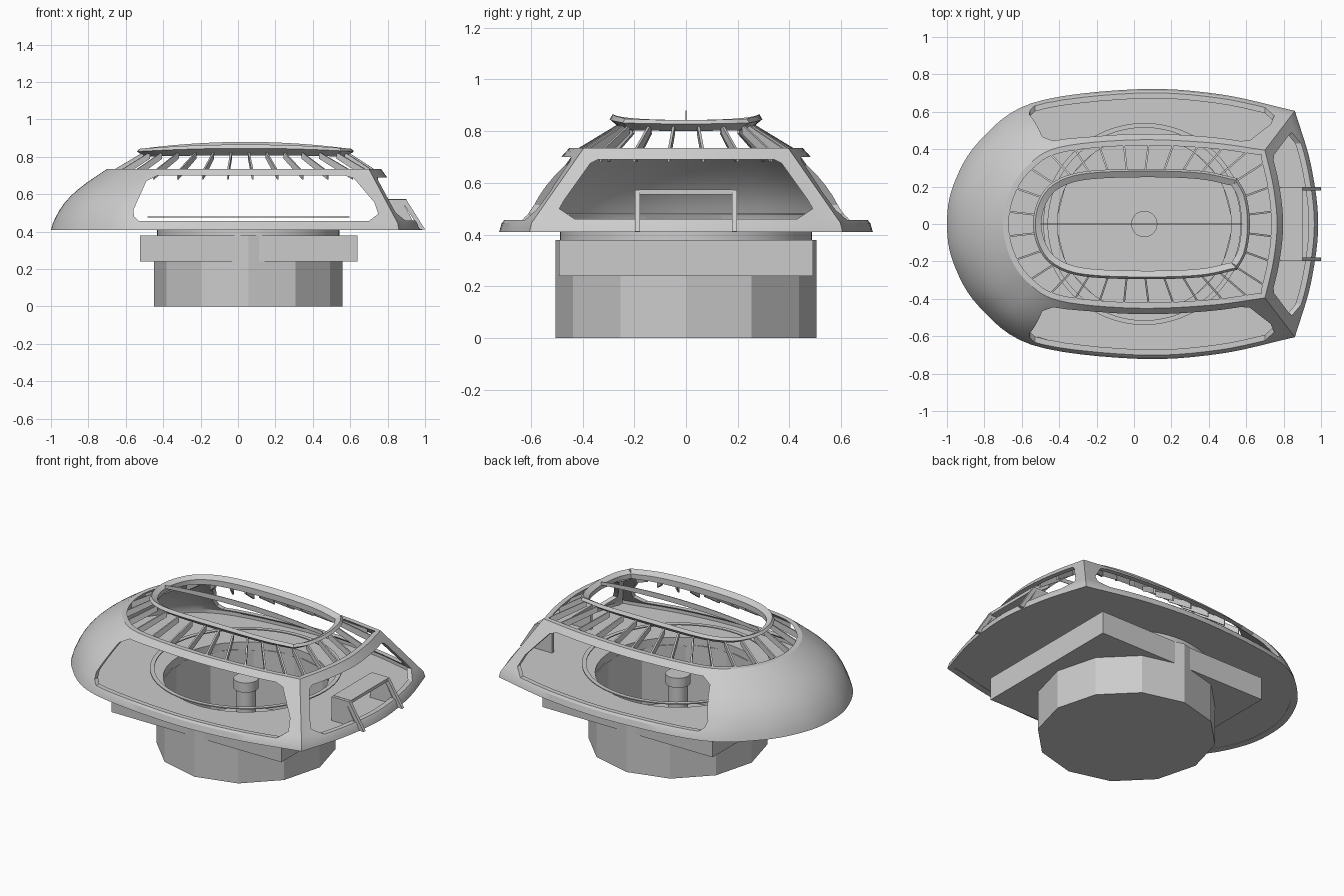
import bpy, bmesh, math
from mathutils import Vector

if "Cube" in bpy.data.objects:
    bpy.data.objects.remove(bpy.data.objects["Cube"])

CX = 0.055  # axis of the round base


def add_mesh(name, verts, faces, smooth=None):
    me = bpy.data.meshes.new(name)
    me.from_pydata([tuple(v) for v in verts], [], faces)
    bm = bmesh.new()
    bm.from_mesh(me)
    bmesh.ops.recalc_face_normals(bm, faces=bm.faces)
    bm.to_mesh(me)
    bm.free()
    ob = bpy.data.objects.new(name, me)
    bpy.context.collection.objects.link(ob)
    if smooth:
        shade(ob, smooth)
    return ob


def shade(ob, angle):
    bpy.ops.object.select_all(action='DESELECT')
    ob.select_set(True)
    bpy.context.view_layer.objects.active = ob
    bpy.ops.object.shade_smooth_by_angle(angle=math.radians(angle))


def loft(name, loops, caps=False, ring=False, smooth=None):
    """Skin equal-length closed loops; cap the ends or join last to first."""
    n = len(loops[0])
    verts = [p for l in loops for p in l]
    faces = []
    for k in range(len(loops) if ring else len(loops) - 1):
        a, b = k * n, (k + 1) % len(loops) * n
        faces += [(a + i, a + (i + 1) % n, b + (i + 1) % n, b + i) for i in range(n)]
    if caps:
        faces += [tuple(range(n)), tuple(range((len(loops) - 1) * n, len(loops) * n))]
    return add_mesh(name, verts, faces, smooth)


def revolve(name, profile, n, caps=False, ring=False, smooth=None):
    loops = [[(CX + r * math.cos(2 * math.pi * i / n), r * math.sin(2 * math.pi * i / n), z)
              for i in range(n)] for r, z in profile]
    return loft(name, loops, caps, ring, smooth)


def prism(name, poly, axis, lo, hi):
    """Extrude a 2D polygon (u, z) along x or y."""
    put = (lambda u, z, d: (d, u, z)) if axis == 'x' else (lambda u, z, d: (u, d, z))
    return loft(name, [[put(u, z, d) for u, z in poly] for d in (lo, hi)], caps=True)


def cut(ob, cutter):
    m = ob.modifiers.new("cut", 'BOOLEAN')
    m.operation, m.solver, m.object = 'DIFFERENCE', 'EXACT', cutter
    bpy.context.view_layer.objects.active = ob
    bpy.ops.object.modifier_apply(modifier=m.name)
    bpy.data.objects.remove(cutter)


def spline(p, n):
    """Catmull-Rom through p[1:-1], n samples per span."""
    out = []
    for k in range(1, len(p) - 2):
        a, b, c, d = p[k - 1:k + 3]
        for i in range(n):
            t = i / n
            out.append(0.5 * (2 * b + (c - a) * t + (2 * a - 5 * b + 4 * c - d) * t * t
                              + (3 * b - a - 3 * c + d) * t ** 3))
    return out + [p[-2]]


def outline(side, front, n=6):
    """Symmetric plan outline: rear centre to corner, corner to front centre, mirrored."""
    s, f = [Vector(p) for p in side], [Vector(p) for p in front]
    flip = lambda v: Vector((v.x, -v.y))
    half = spline([flip(s[1])] + s + [2 * s[-1] - s[-2]], n)
    half += spline([2 * f[0] - f[1]] + f + [flip(f[-2])], n)[1:]
    return half + [flip(v) for v in reversed(half[1:-1])]


def normals(loop):
    out = []
    for i in range(len(loop)):
        t = (loop[(i + 1) % len(loop)] - loop[i - 1]).normalized()
        out.append(Vector((-t.y, t.x)))
    return out


def inset(loop, d):
    return [p - m * d for p, m in zip(loop, normals(loop))]


def resample(loop, n):
    pts = loop + [loop[0]]
    acc = [0]
    for a, b in zip(pts, pts[1:]):
        acc.append(acc[-1] + (b - a).length)
    out, k = [], 0
    for i in range(n):
        s = acc[-1] * (i + 0.5) / n
        while acc[k + 1] < s:
            k += 1
        out.append(pts[k].lerp(pts[k + 1], (s - acc[k]) / (acc[k + 1] - acc[k])))
    return out


# Plan outlines: shell foot, shell top rim, roof ring
foot = outline([(-1, 0), (-0.965, 0.21), (-0.83, 0.44), (-0.55, 0.645), (0, 0.72), (0.45, 0.695), (0.86, 0.605)],
               [(0.86, 0.605), (0.945, 0.32), (0.985, 0)])
rim = outline([(-0.70, 0), (-0.665, 0.17), (-0.57, 0.31), (-0.40, 0.41), (0, 0.45), (0.4, 0.435), (0.70, 0.395)],
              [(0.70, 0.395), (0.745, 0.2), (0.765, 0)])
crown = outline([(-0.54, 0), (-0.51, 0.13), (-0.43, 0.225), (-0.27, 0.28), (0.04, 0.295), (0.35, 0.285), (0.55, 0.245)],
                [(0.55, 0.245), (0.60, 0.15), (0.62, 0)])


# Shell: domed at the rear, straight walls at sides and front
def wall(t, off):
    res = []
    for a, b, m in zip(inset(foot, 0.01), rim, normals(foot)):
        w = min(1, max(0, (-a.x - 0.25) / 0.55))
        p = a.lerp(b, t) + m * (0.05 * math.sin(math.pi * t) * w * w * (3 - 2 * w) - off)
        res.append((p.x, p.y, 0.445 + 0.29 * t))
    return res


flat = lambda loop, z: [(p.x, p.y, z) for p in loop]
steps = [i / 8 for i in range(9)]
shell = loft("shell", [flat(foot, 0.41)] + [wall(t, 0) for t in steps]
             + [wall(t, 0.03) for t in reversed(steps)] + [flat(inset(foot, 0.04), 0.41)], ring=True)
side_window = [(-0.53, 0.457), (0.70, 0.457), (0.75, 0.495), (0.73, 0.555), (0.62, 0.685), (0.57, 0.70),
               (-0.43, 0.70), (-0.49, 0.67), (-0.56, 0.515), (-0.555, 0.48)]
cut(shell, prism("side_window_cutter", side_window, 'y', -1, 1))
fw = [(0.43, 0.46), (0.49, 0.50), (0.47, 0.535), (0.37, 0.675), (0.34, 0.69)]
cut(shell, prism("front_window_cutter", fw + [(-y, z) for y, z in reversed(fw)], 'x', 0.55, 1.3))
shade(shell, 25)

# Floor with round opening
floor = loft("floor", [flat(inset(foot, 0.02), z) for z in (0.412, 0.425)], caps=True)
cut(floor, revolve("pit_cutter", [(0.485, 0.3), (0.485, 0.6)], 64, caps=True))

# Base: hollow twelve-sided drum, square block, round collar
revolve("base_drum", [(0.505, 0), (0.505, 0.38), (0.475, 0.38), (0.475, 0.02)], 12, caps=True)
block = prism("base_block", [(-0.525, 0.24), (0.64, 0.24), (0.64, 0.38), (-0.525, 0.38)], 'y', -0.49, 0.49)
cut(block, revolve("block_cutter", [(0.49, 0.1), (0.49, 0.5)], 12, caps=True))
revolve("collar", [(0.488, 0.37), (0.488, 0.425), (0.465, 0.425), (0.465, 0.37)], 64, ring=True, smooth=30)

# Central column and the thin rail ring above the pit
revolve("column", [(0.056, 0.01), (0.056, 0.36), (0.07, 0.36), (0.07, 0.42)], 32, caps=True, smooth=30)
revolve("rail_ring", [(0.54, 0.476), (0.54, 0.482), (0.515, 0.482), (0.515, 0.476)], 64, ring=True, smooth=30)


# Roof ring, arched along its length
def arch(x):
    return 1 - ((x - 0.04) / 0.58) ** 2


def crown_loop(d, z, lift):
    return [(p.x, p.y, z + lift * arch(p.x)) for p in inset(crown, d)]


loft("roof_ring", [crown_loop(0.045, 0.80, 0.008), crown_loop(0, 0.828, 0.018), crown_loop(0.012, 0.842, 0.024),
                   crown_loop(0.045, 0.825, 0.02)], ring=True, smooth=30)

# Thin arched spine across the roof opening
xs = [-0.50 + 1.08 * i / 24 for i in range(25)]
spine = [(x, 0.84 + 0.04 * arch(x)) for x in xs] + [(x, 0.822 + 0.025 * arch(x)) for x in reversed(xs)]
prism("roof_spine", spine, 'y', -0.002, 0.002)

# Louvre slats between the shell rim and the roof ring
N = 30
verts, faces = [], []
for a, b in zip(resample(inset(rim, 0.015), N), resample(inset(crown, 0.03), N)):
    d = (b - a).normalized()
    s = Vector((-d.y, d.x)) * 0.005
    k = len(verts)
    for o in (s, -s):
        verts += [(*(a + o), 0.68), (*(a + o), 0.722), (*(b + o), 0.825), (*(b + o), 0.79)]
    faces += [(k, k + 1, k + 2, k + 3), (k + 4, k + 5, k + 6, k + 7)]
    faces += [(k + i, k + (i + 1) % 4, k + 4 + (i + 1) % 4, k + 4 + i) for i in range(4)]
add_mesh("louvre_slats", verts, faces)

# Entrance hood: side walls, slanted legs and top plate
for name, sg in (("left", -1), ("right", 1)):
    lo, hi = sorted((sg * 0.178, sg * 0.198))
    prism(name + "_hood_wall", [(0.78, 0.42), (0.955, 0.42), (0.885, 0.55), (0.78, 0.55)], 'y', lo, hi)
    prism(name + "_hood_leg", [(0.78, 0.55), (0.885, 0.55), (0.972, 0.412), (1.0, 0.412), (0.91, 0.555),
                               (0.90, 0.572), (0.78, 0.572)], 'y', lo, hi)
roof = [(-0.18, 0.555), (0.18, 0.555), (0.18, 0.574), (-0.18, 0.574)]
prism("hood_top", roof, 'x', 0.78, 0.90)
